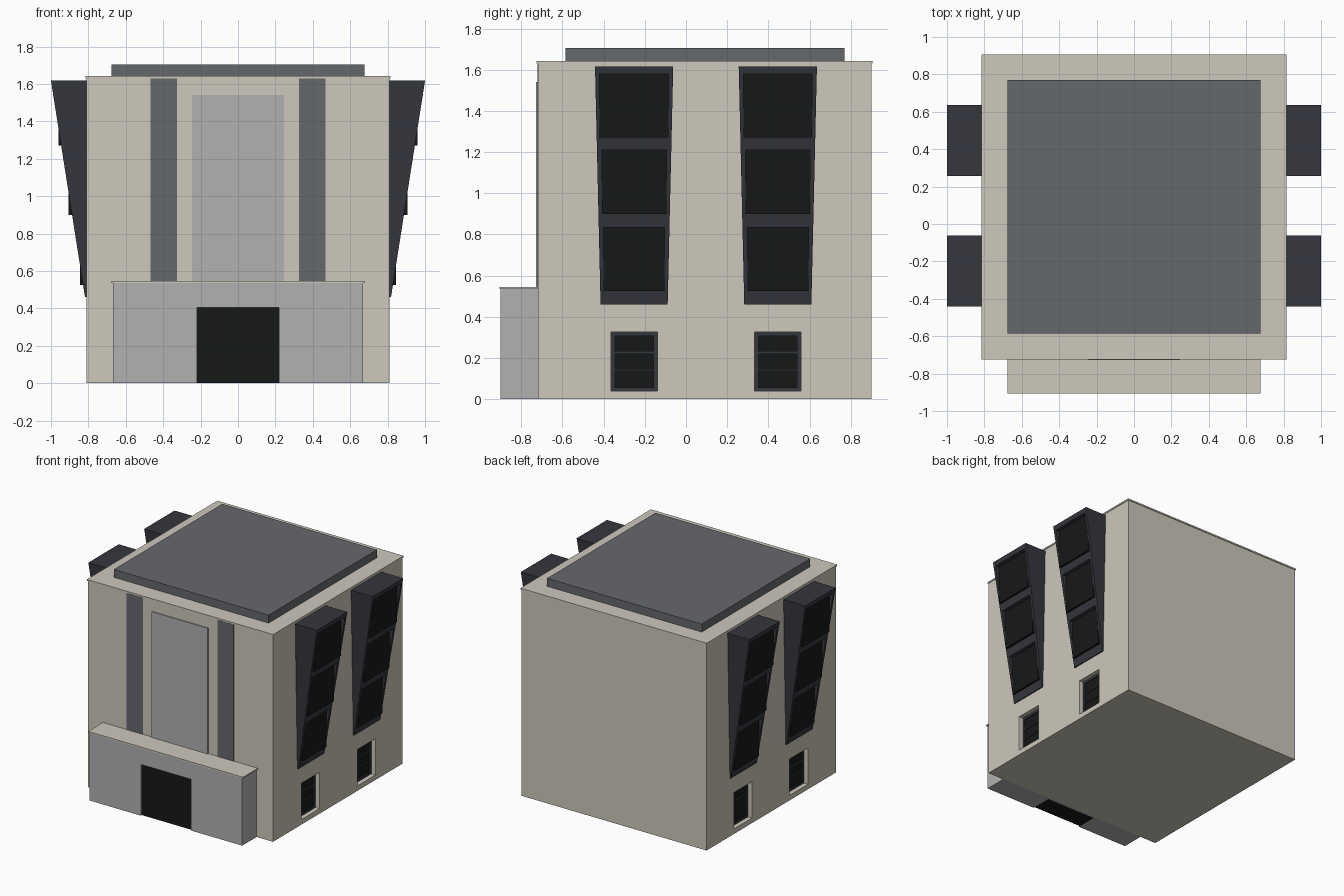
import bpy, bmesh

if "Cube" in bpy.data.objects:
    bpy.data.objects.remove(bpy.data.objects["Cube"])


def material(name, r, g, b):
    m = bpy.data.materials.new(name)
    m.diffuse_color = (r, g, b, 1)
    m.use_nodes = True
    m.node_tree.nodes["Principled BSDF"].inputs["Base Color"].default_value = m.diffuse_color
    return m


BEIGE = material("beige_stone", 0.61, 0.58, 0.50)
CONCRETE = material("light_concrete", 0.44, 0.44, 0.45)
SLATE = material("slate_grey", 0.13, 0.14, 0.15)
FRAME = material("dark_frame", 0.035, 0.038, 0.047)
GLASS = material("dark_glass", 0.008, 0.009, 0.009)


def finish(name, bm, mat, mirror):
    bmesh.ops.recalc_face_normals(bm, faces=bm.faces)
    mesh = bpy.data.meshes.new(name)
    bm.to_mesh(mesh)
    bm.free()
    ob = bpy.data.objects.new(name, mesh)
    bpy.context.collection.objects.link(ob)
    if mat:
        mesh.materials.append(mat)
    if mirror:
        ob.modifiers.new("mirror", 'MIRROR').use_clip = False
    return ob


def hexa(bm, bottom, top):
    """Closed six-sided solid from two rings of four points."""
    lo = [bm.verts.new(p) for p in bottom]
    hi = [bm.verts.new(p) for p in top]
    bm.faces.new(lo[::-1])
    bm.faces.new(hi)
    for i in range(4):
        j = (i + 1) % 4
        bm.faces.new((lo[i], lo[j], hi[j], hi[i]))


def ring(x0, x1, y0, y1, z):
    return [(x0, y0, z), (x1, y0, z), (x1, y1, z), (x0, y1, z)]


def boxes(name, mat, extents, mirror=False):
    bm = bmesh.new()
    for x0, x1, y0, y1, z0, z1 in extents:
        hexa(bm, ring(x0, x1, y0, y1, z0), ring(x0, x1, y0, y1, z1))
    return finish(name, bm, mat, mirror)


def cut(ob, cutter):
    cutter.hide_render = True
    mod = ob.modifiers.new("cut", 'BOOLEAN')
    mod.operation = 'DIFFERENCE'
    mod.solver = 'EXACT'
    mod.object = cutter
    bpy.context.view_layer.objects.active = ob
    bpy.ops.object.modifier_apply(modifier=mod.name)
    bpy.data.objects.remove(cutter)


BAYS = (-0.252, 0.446)      # y centres of the window columns

# Main block with recessed ground-floor window openings on both sides
body = boxes("main_block", BEIGE, [(-0.81, 0.81, -0.72, 0.90, 0, 1.63)])
cut(body, boxes("window_cutter", None,
                [(0.76, 0.9, c - 0.113, c + 0.113, 0.04, 0.327) for c in BAYS], True))
boxes("cornice", BEIGE, [(-0.815, 0.815, -0.725, 0.905, 1.63, 1.642)])
boxes("roof_slab", SLATE, [(-0.677, 0.677, -0.585, 0.77, 1.642, 1.705)])

# Ground-floor windows: frame bars with glass behind
bars, panes = [], []
for c in BAYS:
    for s in (-1, 1):
        a, b = sorted((c + s * 0.113, c + s * 0.094))
        bars.append((0.755, 0.775, a, b, 0.04, 0.327))
    for z0, z1 in ((0.04, 0.056), (0.137, 0.147), (0.22, 0.233), (0.308, 0.327)):
        bars.append((0.755, 0.775, c - 0.094, c + 0.094, z0, z1))
    panes.append((0.757, 0.767, c - 0.1, c + 0.1, 0.05, 0.32))
boxes("lower_window_frames", FRAME, bars, True)
boxes("lower_window_glass", GLASS, panes, True)

# Entrance porch with doorway
porch = boxes("porch", CONCRETE, [(-0.667, 0.667, -0.90, -0.715, 0, 0.535)])
cut(porch, boxes("door_cutter", None, [(-0.22, 0.22, -1, -0.73, -0.1, 0.405)]))
boxes("door", GLASS, [(-0.22, 0.22, -0.888, -0.73, 0, 0.405)])
boxes("porch_cap", BEIGE, [(-0.677, 0.677, -0.905, -0.715, 0.535, 0.546)])

# Facade panel and vertical strips
boxes("facade_panel", CONCRETE, [(-0.245, 0.245, -0.728, -0.71, 0.54, 1.54)])
boxes("facade_strips", SLATE, [(0.325, 0.468, -0.722, -0.71, 0.54, 1.628)], True)

# Slanted bays, each with three upright windows set into the sloping face
WINDOWS = ((0.525, 0.835, 0.846, 0.148), (0.90, 1.21, 0.905, 0.157),
           (1.27, 1.58, 0.961, 0.167))
for n, c in enumerate(BAYS, 1):
    bm = bmesh.new()
    hexa(bm, ring(0.80, 0.818, c - 0.163, c + 0.163, 0.46),
         ring(0.80, 1.0, c - 0.19, c + 0.19, 1.617))
    bay = finish(f"bay_{n}", bm, FRAME, False)
    cut(bay, boxes("bay_cutter", None,
                   [(x - 0.015, 1.1, c - w, c + w, z0, z1) for z0, z1, x, w in WINDOWS]))
    bay.modifiers.new("mirror", 'MIRROR')
    boxes(f"bay_glass_{n}", GLASS,
          [(x - 0.03, x, c - w, c + w, z0, z1) for z0, z1, x, w in WINDOWS], True)
